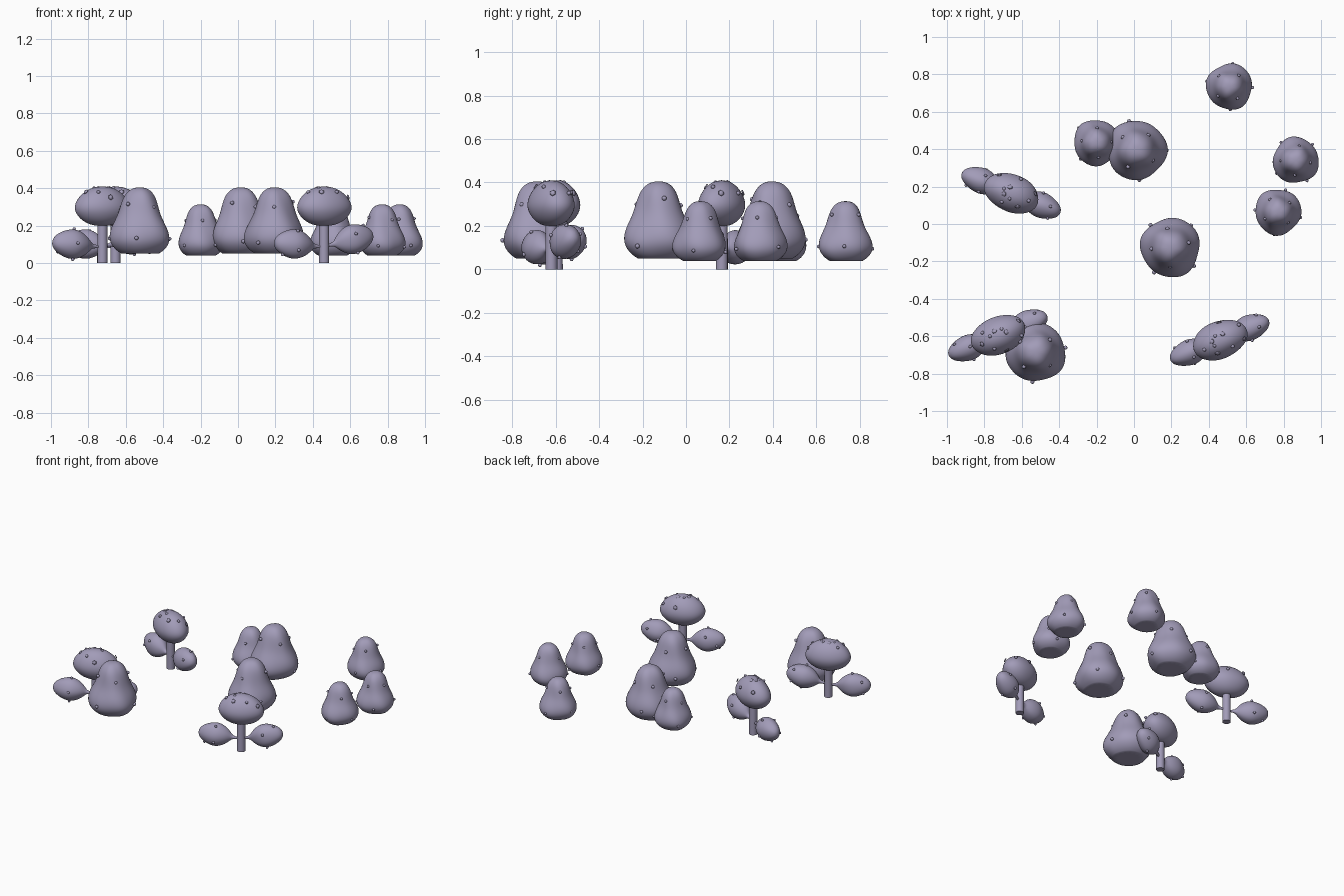
import bpy, bmesh, math, random
from mathutils import Vector, Matrix

if "Cube" in bpy.data.objects:
    bpy.data.objects.remove(bpy.data.objects["Cube"])

random.seed(4)
foliage = bpy.data.materials.new("dusky_foliage")
foliage.diffuse_color = (0.36, 0.33, 0.48, 1)
foliage.use_nodes = True
foliage.node_tree.nodes["Principled BSDF"].inputs["Base Color"].default_value = foliage.diffuse_color

def finish(bm, name, mat, subsurf=0):
    bmesh.ops.recalc_face_normals(bm, faces=bm.faces)
    me = bpy.data.meshes.new(name)
    bm.to_mesh(me)
    bm.free()
    me.materials.append(foliage)
    for p in me.polygons:
        p.use_smooth = True
    ob = bpy.data.objects.new(name, me)
    bpy.context.collection.objects.link(ob)
    ob.matrix_world = mat
    if subsurf:
        m = ob.modifiers.new("smooth", 'SUBSURF')
        m.levels = m.render_levels = subsurf
    return ob

def lathe(name, profile, mat, segs=12, wobble=0.0, phase=0.0):
    """Revolve (radius, height) points about z, with gentle lumps."""
    bm = bmesh.new()
    rings = []
    for r, z in profile:
        ring = []
        for i in range(segs):
            a = 2 * math.pi * i / segs
            k = 1 + wobble * (math.sin(3 * a + phase + 9 * z) + 0.7 * math.sin(5 * a - phase + 14 * z))
            ring.append(bm.verts.new((r * k * math.cos(a), r * k * math.sin(a), z)))
        rings.append(ring)
    for lo, hi in zip(rings, rings[1:]):
        for i in range(segs):
            j = (i + 1) % segs
            bm.faces.new((lo[i], lo[j], hi[j], hi[i]))
    bm.faces.new(rings[0][::-1])
    bm.faces.new(rings[-1])
    # crease a wide flat base so that its rim stays crisp
    if profile[0][0] > 0.05:
        crease = bm.edges.layers.float.new("crease_edge")
        for i in range(segs):
            bm.edges.get((rings[0][i], rings[0][(i + 1) % segs]))[crease] = 1.0
    return finish(bm, name, mat, 2)

def buds(name, points, mat, r=0.011):
    """Small round buds on a surface."""
    bm = bmesh.new()
    for p in points:
        bmesh.ops.create_icosphere(bm, subdivisions=2, radius=r, matrix=Matrix.Translation(p))
    return finish(bm, name, mat)

def place(x, y, z=0, ang=0, s=1):
    return Matrix.Translation((x, y, z)) @ Matrix.Rotation(ang, 4, 'Z') @ Matrix.Scale(s, 4)

# Pear-shaped bushes: three large, four small
BUSH = [(0.100, 0.05), (0.128, 0.066), (0.157, 0.10), (0.166, 0.14), (0.153, 0.19), (0.119, 0.25),
        (0.102, 0.31), (0.085, 0.36), (0.052, 0.396), (0.015, 0.405)]
bushes = [(0.015, 0.395, 1), (0.195, -0.125, 1), (-0.525, -0.685, 1),
          (-0.20, 0.435, .775), (0.51, 0.735, .775), (0.865, 0.34, .775), (0.77, 0.065, .775)]
for n, (x, y, s) in enumerate(bushes):
    mat = place(x, y, 0, n * 1.3, s)
    lathe(f"bush_{n}", BUSH, mat, 16, 0.045, n * 1.7)
    pts = []
    for k in range(8):
        a = k * 2.4 + n
        r, z = ((0.160, 0.12), (0.101, 0.31))[k % 2]
        pts.append((r * math.cos(a), r * math.sin(a), z + random.uniform(-.02, .02)))
    buds(f"bush_buds_{n}", pts, mat)

# Shrubs: stem, oval crown, two side lobes on short branches
LOBE = [(0.007, 0.0), (0.009, 0.055), (0.024, 0.070), (0.056, 0.10), (0.079, 0.145),
        (0.082, 0.185), (0.066, 0.235), (0.040, 0.274), (0.012, 0.288)]
CROWN = [(0.02, -0.104), (0.07, -0.098), (0.125, -0.07), (0.164, -0.018), (0.150, 0.03),
         (0.118, 0.068), (0.07, 0.098), (0.02, 0.107)]
shrubs = [(-0.725, -0.595, 22), (0.46, -0.62, 22), (-0.655, 0.165, -22)]
for n, (x, y, deg) in enumerate(shrubs):
    base = place(x, y, 0, math.radians(deg))
    bm = bmesh.new()
    bmesh.ops.create_cone(bm, cap_ends=True, segments=12, radius1=0.028, radius2=0.027, depth=0.26,
                          matrix=Matrix.Translation((0, 0, 0.13)))
    stem = finish(bm, f"stem_{n}", base)
    bpy.context.view_layer.objects.active = stem
    stem.select_set(True)
    bpy.ops.object.shade_smooth_by_angle()
    stem.select_set(False)

    # crown, narrower across than along
    crown = base @ Matrix.Translation((0, 0, 0.302)) @ Matrix.Diagonal((1, 0.66, 1, 1))
    lathe(f"crown_{n}", CROWN, crown, 14, 0.018, n * 2.0)
    pts, chips = [], bmesh.new()
    for k in range(10):
        a = k * 2.4 + n
        t = (0.3, 0.65, 0.88)[k % 3]
        p = Vector((0.155 * t * math.cos(a), 0.102 * t * math.sin(a), 0.102 * math.sqrt(1 - t * t)))
        if k % 2:
            pts.append(p + Vector((0, 0, 0.302)))
        else:
            # small loose leaves lying on the crown
            nrm = Vector((p.x / .024, p.y / .0104, p.z / .0104)).normalized()
            q = p + nrm * 0.003 + Vector((0, 0, 0.302))
            rot = nrm.to_track_quat('Z', 'Y').to_matrix().to_4x4() @ Matrix.Rotation(0.3, 4, 'X')
            bmesh.ops.create_cone(chips, cap_ends=True, segments=6, radius1=0.015, radius2=0.012, depth=0.005,
                                  matrix=Matrix.Translation(q) @ rot)
    buds(f"crown_buds_{n}", pts, base, 0.010)
    finish(chips, f"crown_leaves_{n}", base)

    # side lobes, the right one a little higher
    for side, z, label in ((-1, 0.085, "left"), (1, 0.088, "right")):
        tilt = 5 if side < 0 else 13
        mat = (base @ Matrix.Translation((0, 0, z)) @ Matrix.Rotation(side * math.radians(90 - tilt), 4, 'Y')
               @ Matrix.Diagonal((1.03, 0.9, 1, 1)))
        lathe(f"{label}_lobe_{n}", LOBE, mat, 12, 0.03, n + side)
        pts = []
        for k in range(5):
            a = k * 2.4 + n
            r, h = ((0.080, 0.17), (0.061, 0.240))[k % 2]
            pts.append((r * math.cos(a), r * math.sin(a), h))
        buds(f"{label}_lobe_buds_{n}", pts, mat, 0.009)
